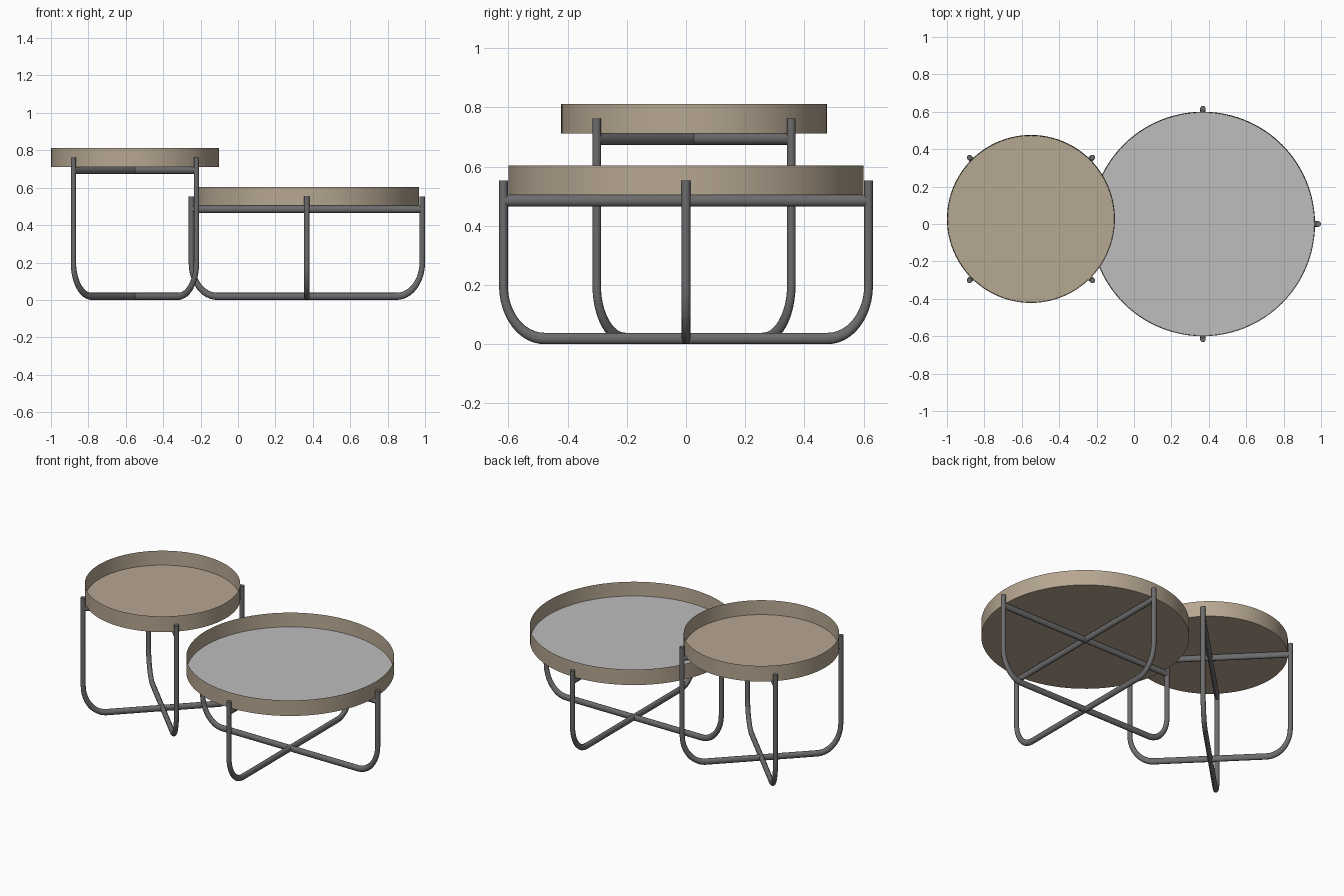
import bpy, bmesh, math
from mathutils import Vector

cube = bpy.data.objects.get("Cube")
if cube:
    bpy.data.objects.remove(cube, do_unlink=True)


def material(name, rgb):
    mat = bpy.data.materials.new(name)
    mat.use_nodes = True
    mat.diffuse_color = (*rgb, 1)
    mat.node_tree.nodes["Principled BSDF"].inputs["Base Color"].default_value = (*rgb, 1)
    return mat


TAN = material("tan", (0.47, 0.385, 0.285))
GREY = material("light grey", (0.51, 0.51, 0.51))
METAL = material("dark metal", (0.15, 0.15, 0.155))

TUBE = 0.0148      # tube radius, horizontally
STRETCH = 1.3      # tubes are oval: taller than wide
BEND = 0.138       # horizontal radius of the bent corners


def smooth(obj):
    bpy.ops.object.select_all(action="DESELECT")
    obj.select_set(True)
    bpy.context.view_layer.objects.active = obj
    bpy.ops.object.shade_smooth_by_angle(angle=math.radians(35))


def tray(name, centre, radius, bottom, top, floor_mat):
    """Shallow round tray: a cylinder whose top is inset and sunk."""
    bm = bmesh.new()
    bmesh.ops.create_cone(bm, cap_ends=True, segments=96, radius1=radius,
                          radius2=radius, depth=top - bottom)
    floor = max(bm.faces, key=lambda f: f.calc_center_median().z)
    bmesh.ops.inset_region(bm, faces=[floor], thickness=0.004)
    bmesh.ops.translate(bm, verts=floor.verts, vec=(0, 0, 0.01 - (top - bottom)))
    floor.material_index = 1
    mesh = bpy.data.meshes.new(name)
    bm.to_mesh(mesh)
    bm.free()
    mesh.materials.append(TAN)
    mesh.materials.append(floor_mat)
    obj = bpy.data.objects.new(name, mesh)
    obj.location = (*centre, (top + bottom) / 2)
    bpy.context.collection.objects.link(obj)
    smooth(obj)


def tube(name, points, centre, angle):
    """Oval tube along (distance, height) points in a vertical plane."""
    curve = bpy.data.curves.new(name, "CURVE")
    curve.dimensions = "3D"
    curve.bevel_depth = TUBE
    curve.bevel_resolution = 4
    curve.use_fill_caps = True
    spline = curve.splines.new("POLY")
    spline.points.add(len(points) - 1)
    for p, (d, z) in zip(spline.points, points):
        p.co = (d, 0, z / STRETCH, 1)
    curve.materials.append(METAL)
    obj = bpy.data.objects.new(name, curve)
    obj.location = (*centre, 0)
    obj.rotation_euler.z = angle
    obj.scale.z = STRETCH
    bpy.context.collection.objects.link(obj)
    bpy.ops.object.select_all(action="DESELECT")
    obj.select_set(True)
    bpy.context.view_layer.objects.active = obj
    bpy.ops.object.convert(target="MESH")
    smooth(bpy.context.view_layer.objects.active)


def table(prefix, centre, radius, bottom, top, leg_radius, leg_top, turn, floor_mat):
    tray(prefix + "_tray", centre, radius, bottom, top, floor_mat)
    base = TUBE * STRETCH
    # half of the U-shaped frame: upright, then rounded corner
    half = [(leg_radius, leg_top)]
    for i in range(13):
        a = math.pi / 2 * i / 12
        half.append((leg_radius - BEND + BEND * math.cos(a),
                     base + BEND * STRETCH * (1 - math.sin(a))))
    frame = half + [(-d, z) for d, z in reversed(half)]
    bar_z = bottom - base
    bar = [(-leg_radius, bar_z), (leg_radius, bar_z)]
    # two frames and two crossbars at right angles
    for label, angle in (("first", turn), ("second", turn + math.pi / 2)):
        tube(f"{prefix}_{label}_leg_frame", frame, centre, angle)
        tube(f"{prefix}_{label}_crossbar", bar, centre, angle)


table("small_table", (-0.551, 0.027), 0.449, 0.712, 0.812, 0.465, 0.762,
      math.pi / 4, TAN)
table("large_table", (0.368, 0), 0.6, 0.504, 0.603, 0.617, 0.553, 0, GREY)
